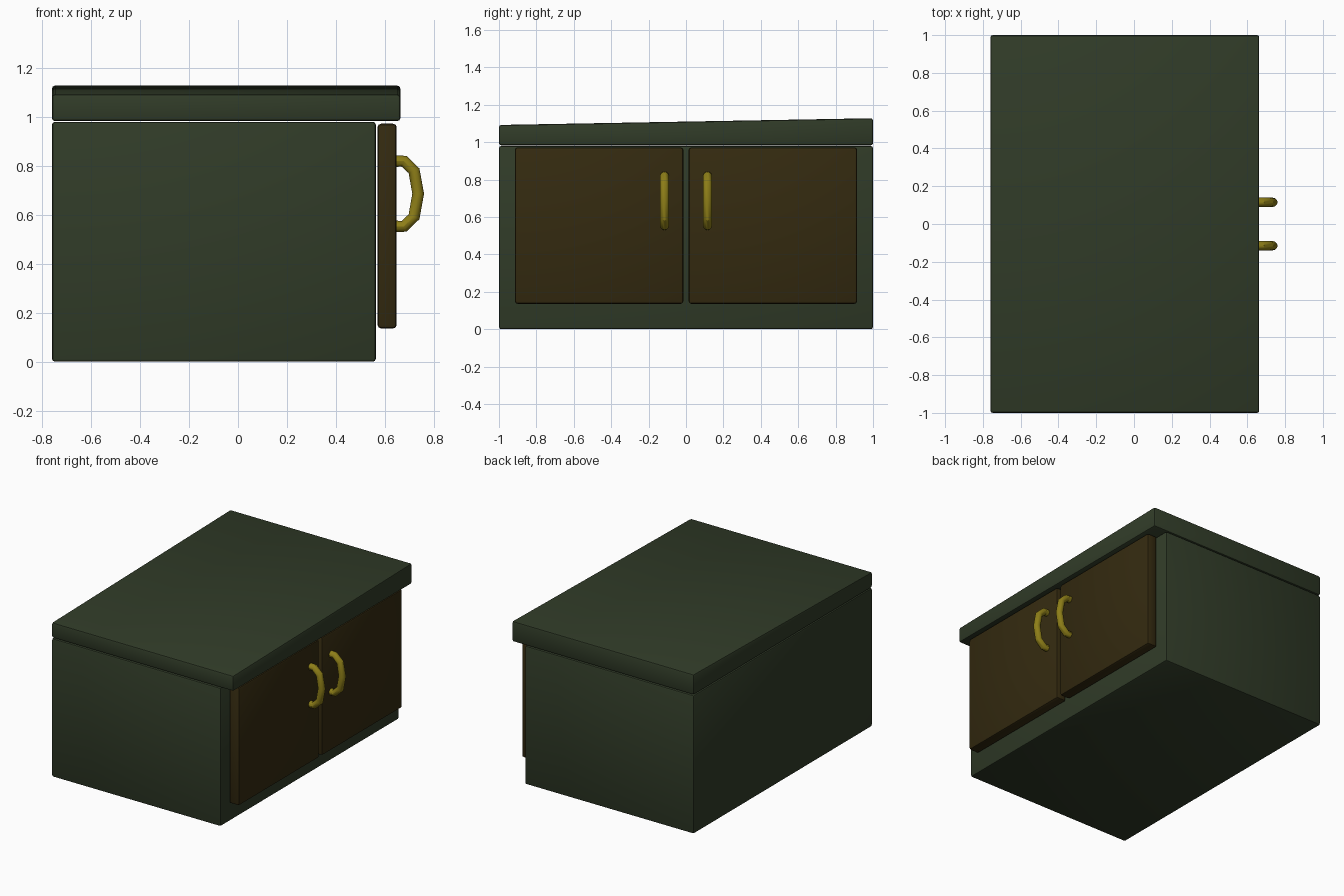
import bpy, bmesh, math

if "Cube" in bpy.data.objects:
    bpy.data.objects.remove(bpy.data.objects["Cube"])


def material(name, rgb):
    m = bpy.data.materials.new(name)
    m.diffuse_color = (*rgb, 1)
    m.use_nodes = True
    m.node_tree.nodes["Principled BSDF"].inputs["Base Color"].default_value = m.diffuse_color
    return m


green = material("dark_green", (0.030, 0.044, 0.021))
brown = material("dark_brown", (0.034, 0.023, 0.005))
brass = material("brass", (0.27, 0.21, 0.009))


def finish(name, bm, mat, angle):
    bmesh.ops.recalc_face_normals(bm, faces=bm.faces)
    me = bpy.data.meshes.new(name)
    bm.to_mesh(me)
    bm.free()
    me.materials.append(mat)
    ob = bpy.data.objects.new(name, me)
    bpy.context.collection.objects.link(ob)
    bpy.ops.object.select_all(action='DESELECT')
    ob.select_set(True)
    bpy.context.view_layer.objects.active = ob
    bpy.ops.object.shade_smooth_by_angle(angle=math.radians(angle))
    return ob


def box(name, x, y, z, mat, bevel=0.012, back_rise=0.0):
    """Bevelled box from (min, max) ranges; back_rise lifts the top at +y."""
    bm = bmesh.new()
    bmesh.ops.create_cube(bm, size=2)
    for v in bm.verts:
        sx, sy, sz = (int(c > 0) for c in v.co)
        v.co = (x[sx], y[sy], z[sz] + back_rise * sy * sz)
    bmesh.ops.bevel(bm, geom=bm.edges[:], offset=bevel, segments=2,
                    profile=0.5, affect='EDGES')
    return finish(name, bm, mat, 25)


def handle(name, y):
    """Tube swept along half an octagonal ellipse, with straight stubs into the door."""
    cx, cz, a, b, r, sides = 0.678, 0.686, 0.058, 0.133, 0.024, 12
    arc = [math.radians(d) for d in (90, 45, 0, -45, -90)]
    path = [(cx + a * math.cos(t), cz + b * math.sin(t)) for t in arc]
    path = [(0.635, path[0][1])] + path + [(0.635, path[-1][1])]
    bm = bmesh.new()
    rings = []
    for i, (px, pz) in enumerate(path):
        p, q = path[max(i - 1, 0)], path[min(i + 1, len(path) - 1)]
        dx, dz = q[0] - p[0], q[1] - p[1]
        n = math.hypot(dx, dz)
        nx, nz = -dz / n, dx / n
        ring = []
        for k in range(sides):
            t = 2 * math.pi * k / sides
            c, s = r * math.cos(t), r * math.sin(t)
            ring.append(bm.verts.new((px + nx * c, y + s, pz + nz * c)))
        rings.append(ring)
    for r0, r1 in zip(rings, rings[1:]):
        for k in range(sides):
            j = (k + 1) % sides
            bm.faces.new((r0[k], r0[j], r1[j], r1[k]))
    bm.faces.new(rings[0])
    bm.faces.new(rings[-1])
    return finish(name, bm, brass, 31)


# Cabinet carcass and sloping worktop
box("body", (-0.76, 0.563), (-1, 1), (0, 0.98), green)
box("worktop", (-0.76, 0.663), (-1, 1), (0.983, 1.092), green, back_rise=0.036)

# Pair of doors with handles near the middle
for side, s in (("left", -1), ("right", 1)):
    y = sorted((s * 0.014, s * 0.915))
    box(f"{side}_door", (0.57, 0.648), y, (0.136, 0.972), brown, bevel=0.014)
    handle(f"{side}_handle", s * 0.115)
